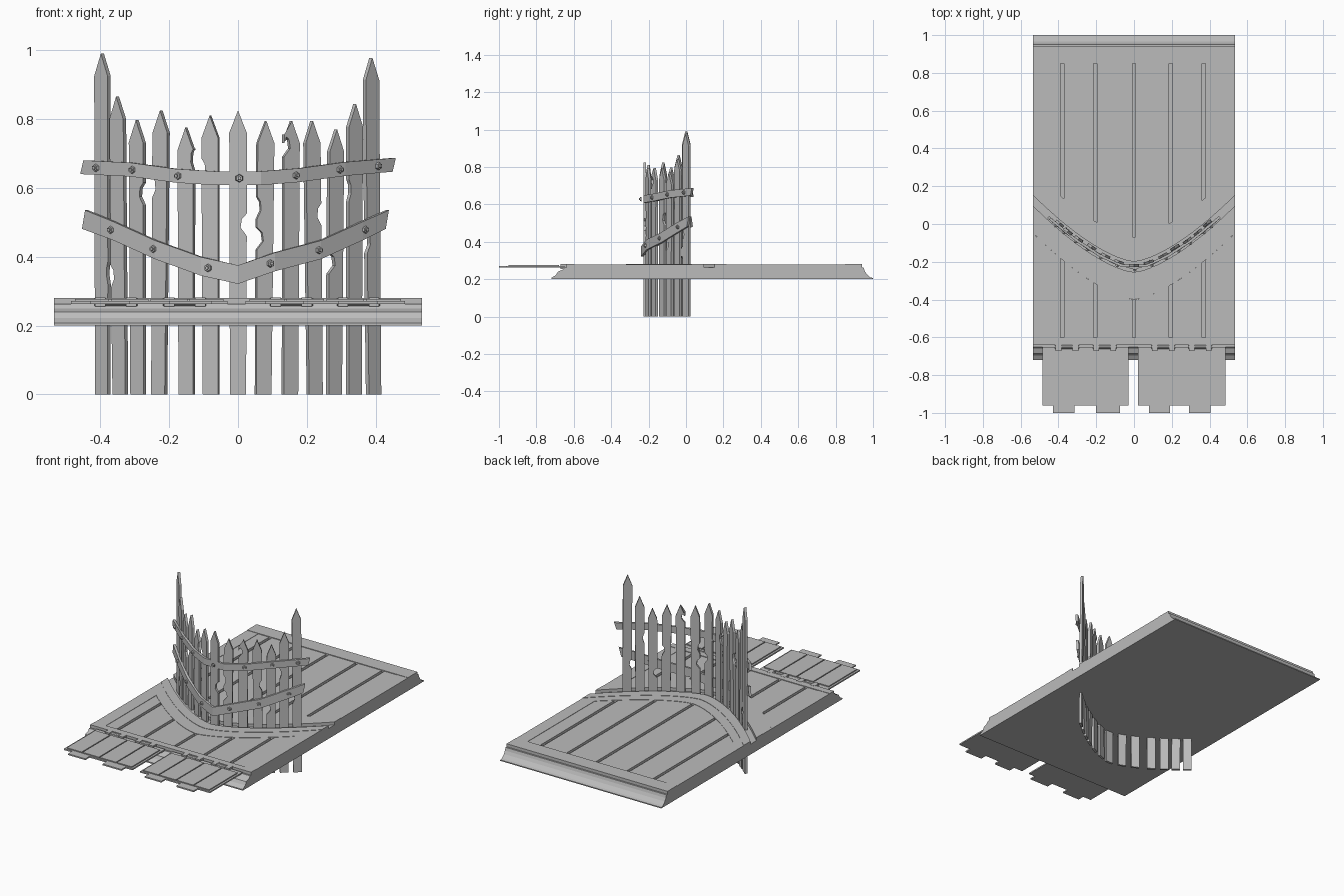
import bpy, bmesh
from math import radians, atan, pi
from mathutils import Matrix, Vector

if "Cube" in bpy.data.objects:
    bpy.data.objects.remove(bpy.data.objects["Cube"], do_unlink=True)

grey = bpy.data.materials.new("plain_grey")
grey.use_nodes = True
COLOUR = (0.5, 0.5, 0.5, 1)
grey.diffuse_color = COLOUR
grey.node_tree.nodes["Principled BSDF"].inputs["Base Color"].default_value = COLOUR


def make(name, bm):
    bmesh.ops.recalc_face_normals(bm, faces=bm.faces)
    mesh = bpy.data.meshes.new(name)
    bm.to_mesh(mesh)
    bm.free()
    mesh.materials.append(grey)
    obj = bpy.data.objects.new(name, mesh)
    bpy.context.collection.objects.link(obj)
    return obj


def prism(bm, points, offset):
    """Extrude a closed outline along an offset."""
    face = bm.faces.new([bm.verts.new(p) for p in points])
    new = bmesh.ops.extrude_face_region(bm, geom=[face])["geom"]
    verts = [g for g in new if isinstance(g, bmesh.types.BMVert)]
    bmesh.ops.translate(bm, verts=verts, vec=offset)


def curve(x):
    """Plan line followed by the fence and the deck borders."""
    return -0.22 + 0.9 * abs(x) ** 1.5


def along(d):
    return lambda x: curve(x) + d


def plate(bm, x0, x1, lo, hi, z0, z1, steps=1):
    """Flat plate whose near and far edges are functions of x or constants."""
    f = lo if callable(lo) else lambda x: lo
    g = hi if callable(hi) else lambda x: hi
    xs = [x0 + (x1 - x0) * i / steps for i in range(steps + 1)]
    near = [(x, f(x), z0) for x in xs]
    far = [(x, g(x), z0) for x in reversed(xs)]
    prism(bm, near + far, (0, 0, z1 - z0))


# Deck core with stepped front and back ends
W, EDGE = 0.535, 0.46
CORE, DECK, RIM = 0.262, 0.276, 0.28
bm = bmesh.new()
profile = [(-0.72, 0.2), (-0.72, 0.207), (-0.695, 0.222), (-0.685, 0.24),
           (-0.66, 0.25), (-0.65, CORE), (0.95, CORE), (0.955, 0.245),
           (0.965, 0.228), (0.985, 0.21), (1, 0.206), (1, 0.2)]
prism(bm, [(-W, y, z) for y, z in profile], (2 * W, 0, 0))
make("deck_core", bm)

# Curved borders either side of the fence slot
bm = bmesh.new()
for lo, hi, top in ((0.02, 0.085, RIM), (0.085, 0.15, DECK + 0.002),
                    (-0.1, -0.035, RIM), (-0.18, -0.1, DECK + 0.002)):
    plate(bm, -W, W, along(lo), along(hi), CORE, top, 24)
make("curved_borders", bm)

# Straight rims round the deck
bm = bmesh.new()
plate(bm, -W, W, 0.85, 0.94, CORE, RIM)
plate(bm, -W, W, -0.64, -0.6, CORE, RIM)
for a, b in ((-W, -EDGE), (EDGE, W)):
    plate(bm, a, b, along(0.15), 0.85, CORE, RIM - 0.002, 4)
    plate(bm, a, b, -0.6, along(-0.18), CORE, RIM - 0.002, 4)
make("deck_rims", bm)

# Deck planks, with seams left open between them
bm = bmesh.new()
seams = [-0.38, -0.205, 0, 0.195, 0.37]
GAP = 0.009
lefts = [-EDGE] + [s + GAP for s in seams]
rights = [s - GAP for s in seams] + [EDGE]
for a, b in zip(lefts, rights):
    plate(bm, a, b, along(0.15), 0.85, CORE, DECK, 5)
    plate(bm, a, b, -0.6, along(-0.18), CORE, DECK, 5)
make("deck_planks", bm)

# Hinged front flaps with boards and end tabs
for side, x0, x1, tabs in (
        ("right", -0.485, -0.03, ((-0.43, -0.315), (-0.2, -0.075))),
        ("left", 0.022, 0.485, ((0.08, 0.19), (0.29, 0.405)))):
    bm = bmesh.new()
    plate(bm, x0, x1, -0.96, -0.65, 0.263, 0.271)
    for a, b in tabs:
        plate(bm, a, b, -1, -0.96, 0.263, 0.271)
    step = (x1 - x0) / 4
    for i in range(4):
        a = x0 + i * step + (0.012 if i == 0 else 0.003)
        b = x0 + (i + 1) * step - (0.012 if i == 3 else 0.003)
        plate(bm, a, b, -0.95, -0.68, 0.271, 0.277)
    make(side + "_flap", bm)

# Hinges
bm = bmesh.new()
for x in (-0.355, -0.155, 0.155, 0.35):
    turn = Matrix.Translation((x, -0.65, 0.268)) @ Matrix.Rotation(pi / 2, 4, "Y")
    bmesh.ops.create_cone(bm, cap_ends=True, segments=10, radius1=0.012,
                          radius2=0.012, depth=0.125, matrix=turn)
    for end in (-0.045, 0.045):
        plate(bm, x + end - 0.015, x + end + 0.015, -0.672, -0.63, 0.255, 0.281)
make("flap_hinges", bm)


# Fence pickets: base x, tip x, tip height, chips (side, height, depth)
THICK = 0.014
pickets = [
    (-0.393, -0.394, 0.99, [(1, 0.36, 0.005)]),
    (-0.342, -0.350, 0.865, [(-1, 0.35, 0.012)]),
    (-0.290, -0.293, 0.797, [(1, 0.59, 0.014)]),
    (-0.229, -0.223, 0.825, [(-1, 0.61, 0.012)]),
    (-0.149, -0.150, 0.775, [(1, 0.69, 0.008)]),
    (-0.078, -0.080, 0.81, [(-1, 0.66, 0.012)]),
    (0, 0, 0.825, [(1, 0.5, 0.018)]),
    (0.073, 0.080, 0.795, [(-1, 0.46, 0.02), (-1, 0.55, 0.012)]),
    (0.151, 0.154, 0.795, [(-1, 0.73, 0.02)]),
    (0.223, 0.214, 0.795, [(1, 0.53, 0.014)]),
    (0.279, 0.284, 0.77, [(-1, 0.39, 0.022)]),
    (0.337, 0.339, 0.843, [(-1, 0.6, 0.008)]),
    (0.394, 0.386, 0.978, [(-1, 0.45, 0.012)]),
]


def frame(x, z=0):
    """Placement on the fence line, turned to follow it."""
    slope = (curve(x + 0.01) - curve(x - 0.01)) / 0.02
    return Matrix.Translation((x, curve(x), z)) @ Matrix.Rotation(atan(slope), 4, "Z")


bm = bmesh.new()
for base, tip, top, chips in pickets:
    half = 0.0255
    shoulder = top - 0.065

    def edge(side):
        pts = [(side * half * 0.92, 0)]
        for s, z, d in chips:
            if s == side:
                pts += [(side * half, z - 0.04), (side * (half - d), z - 0.015),
                        (side * (half - d * 0.8), z + 0.01), (side * half, z + 0.025)]
        return pts + [(side * half, shoulder)]

    outline = edge(-1) + [(0, top)] + edge(1)[::-1]
    place = frame(base)
    lean = Vector((tip - base, 0, 0))
    pts = [place @ Vector((u, -THICK / 2, z)) + lean * z / top for u, z in outline]
    prism(bm, pts, place.to_3x3() @ Vector((0, THICK, 0)))
make("fence_pickets", bm)


# Bent rails across the front of the pickets
def rail(name, centre, half):
    bm = bmesh.new()
    rings = []
    for i, (x, z) in enumerate(centre):
        m = frame(x, z)
        skew = 0.006 if i in (0, len(centre) - 1) else 0
        rings.append([bm.verts.new(m @ Vector((v * skew / half, y, v))) for y, v in
                      ((-0.021, -half), (-0.021, half), (-0.007, half), (-0.007, -half))])
    for a, b in zip(rings, rings[1:]):
        for k in range(4):
            bm.faces.new((a[k], a[k - 1], b[k - 1], b[k]))
    bm.faces.new(rings[0])
    bm.faces.new(rings[-1])
    make(name, bm)


def height(line, x):
    for (a, za), (b, zb) in zip(line, line[1:]):
        if a <= x <= b:
            return za + (zb - za) * (x - a) / (b - a)


upper = [(-0.44, 0.66), (-0.3, 0.653), (-0.17, 0.635), (-0.06, 0.628), (0.06, 0.628),
         (0.17, 0.637), (0.3, 0.655), (0.44, 0.667)]
lower = [(-0.435, 0.508), (-0.35, 0.475), (-0.23, 0.42), (-0.1, 0.372), (0, 0.348),
         (0.1, 0.385), (0.23, 0.42), (0.35, 0.475), (0.42, 0.508)]
rail("upper_rail", upper, 0.02)
rail("lower_rail", lower, 0.027)

# Hexagonal bolts with small heads
bm = bmesh.new()
for line, xs in ((upper, (-0.4, -0.295, -0.165, 0.003, 0.16, 0.285, 0.395)),
                 (lower, (-0.357, -0.235, -0.08, 0.087, 0.225, 0.357))):
    for x in xs:
        for radius, y, depth in ((0.012, -0.023, 0.008), (0.006, -0.028, 0.008)):
            m = (frame(x, height(line, x)) @ Matrix.Translation((0, y, 0))
                 @ Matrix.Rotation(radians(90), 4, "X"))
            bmesh.ops.create_cone(bm, cap_ends=True, segments=6, radius1=radius,
                                  radius2=radius * 0.8, depth=depth, matrix=m)
make("rail_bolts", bm)
